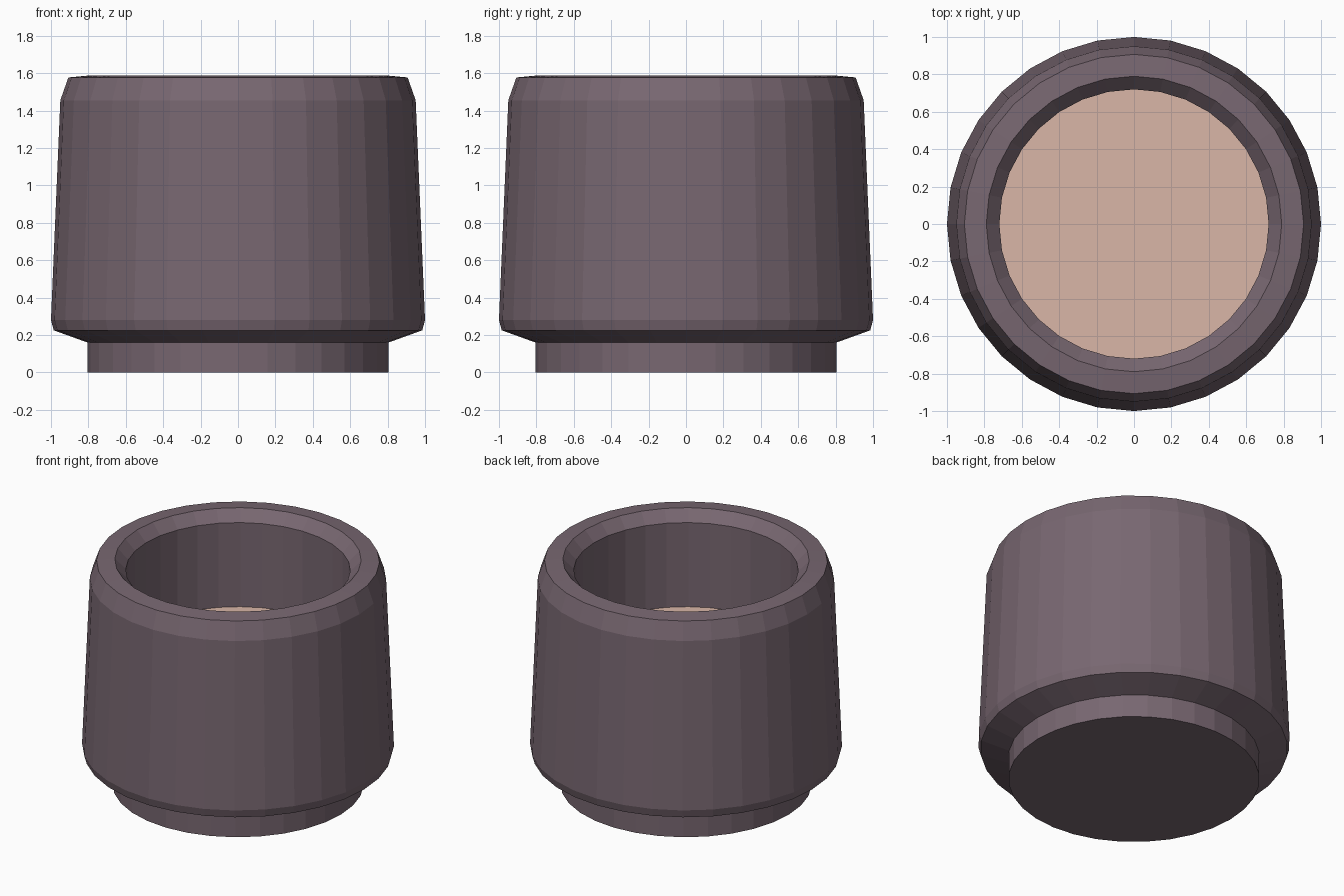
import bpy, bmesh, math

if "Cube" in bpy.data.objects:
    bpy.data.objects.remove(bpy.data.objects["Cube"])

SIDES = 32


def material(name, color):
    m = bpy.data.materials.new(name)
    m.diffuse_color = (*color, 1)
    m.use_nodes = True
    m.node_tree.nodes["Principled BSDF"].inputs["Base Color"].default_value = m.diffuse_color
    return m


def lathe(name, profile, mat, cap_bottom=False, cap_top=False):
    """Spin (radius, z) points around the z axis into a faceted object."""
    bm = bmesh.new()
    rings = []
    for r, z in profile:
        rings.append([bm.verts.new((r * math.cos(2 * math.pi * i / SIDES),
                                    r * math.sin(2 * math.pi * i / SIDES), z))
                      for i in range(SIDES)])
    for a, b in zip(rings, rings[1:]):
        for i in range(SIDES):
            j = (i + 1) % SIDES
            bm.faces.new((a[i], a[j], b[j], b[i]))
    if cap_bottom:
        bm.faces.new(rings[0][::-1])
    if cap_top:
        bm.faces.new(rings[-1])
    mesh = bpy.data.meshes.new(name)
    bm.to_mesh(mesh)
    bm.free()
    mesh.materials.append(mat)
    obj = bpy.data.objects.new(name, mesh)
    bpy.context.collection.objects.link(obj)
    return obj


purple = material("dusky_purple", (0.188, 0.136, 0.165))
pink = material("pale_pink", (0.70, 0.47, 0.39))

# Cup: foot, flared underside, tapered wall, bevelled rim, inner wall
lathe("cup", [
    (0.805, 0.0), (0.805, 0.16),
    (0.985, 0.225), (1.0, 0.28),
    (0.95, 1.455), (0.907, 1.577),
    (0.79, 1.588), (0.72, 1.515),
    (0.72, 0.92),
], purple, cap_bottom=True)

# Filling: flat disc closing the hollow
lathe("filling", [(0.72, 0.92)], pink, cap_top=True)
